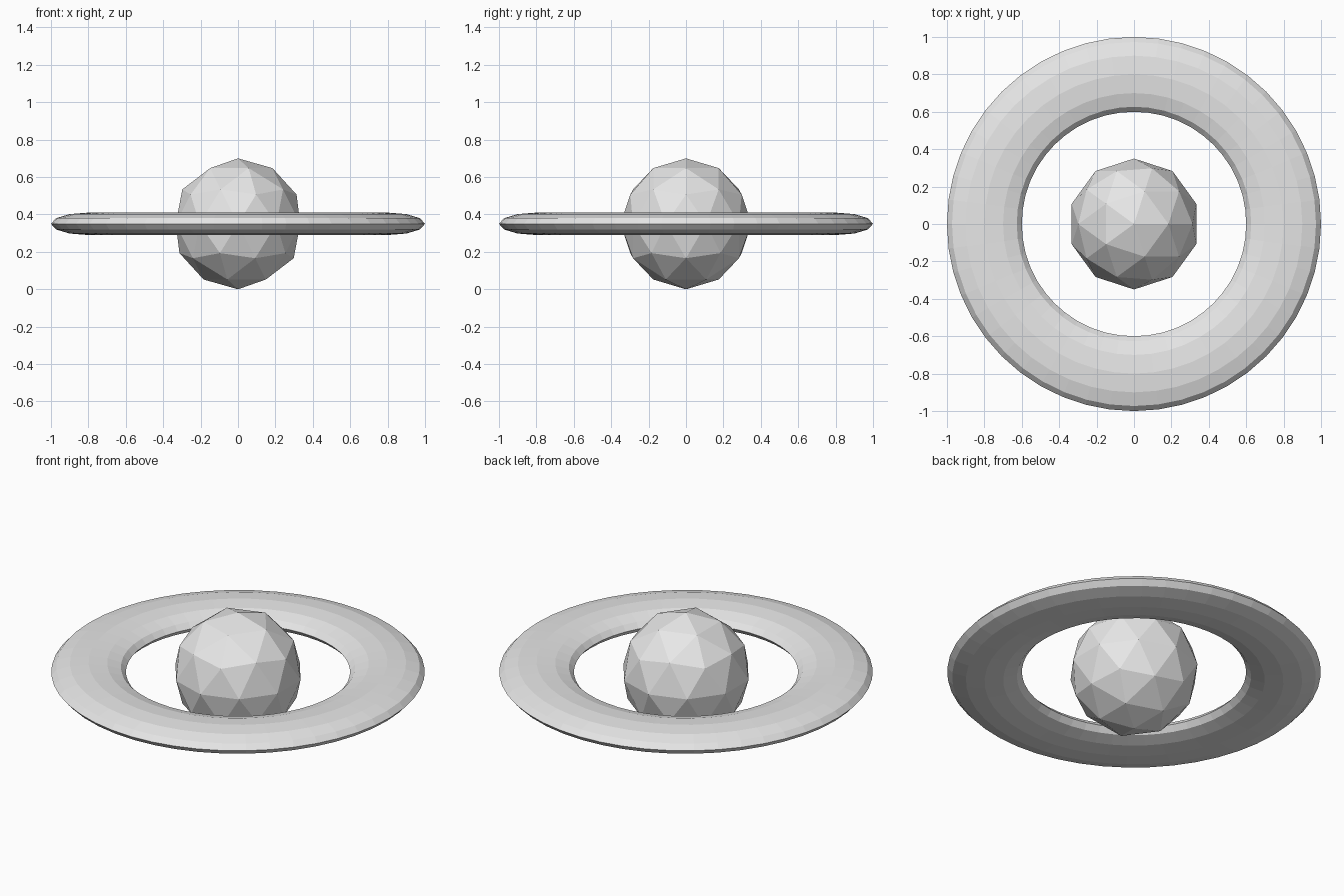
import bpy

cube = bpy.data.objects.get("Cube")
if cube:
    bpy.data.objects.remove(cube, do_unlink=True)

CENTRE = (0, 0, 0.35)

# Single plain grey for the whole model
grey = bpy.data.materials.new("light_grey")
grey.use_nodes = True
colour = (0.8, 0.8, 0.8, 1)
grey.diffuse_color = colour
grey.node_tree.nodes["Principled BSDF"].inputs["Base Color"].default_value = colour


def finish(name):
    obj = bpy.context.object
    obj.name = obj.data.name = name
    obj.data.materials.append(grey)
    bpy.ops.object.shade_flat()
    return obj


# Faceted planet globe
bpy.ops.mesh.primitive_ico_sphere_add(subdivisions=2, radius=0.35, location=CENTRE)
finish("planet_globe")

# Flattened ring around the globe
bpy.ops.mesh.primitive_torus_add(major_radius=0.8, minor_radius=0.2,
                                 major_segments=48, minor_segments=12,
                                 location=CENTRE)
ring = finish("planet_ring")
ring.scale.z = 0.3
